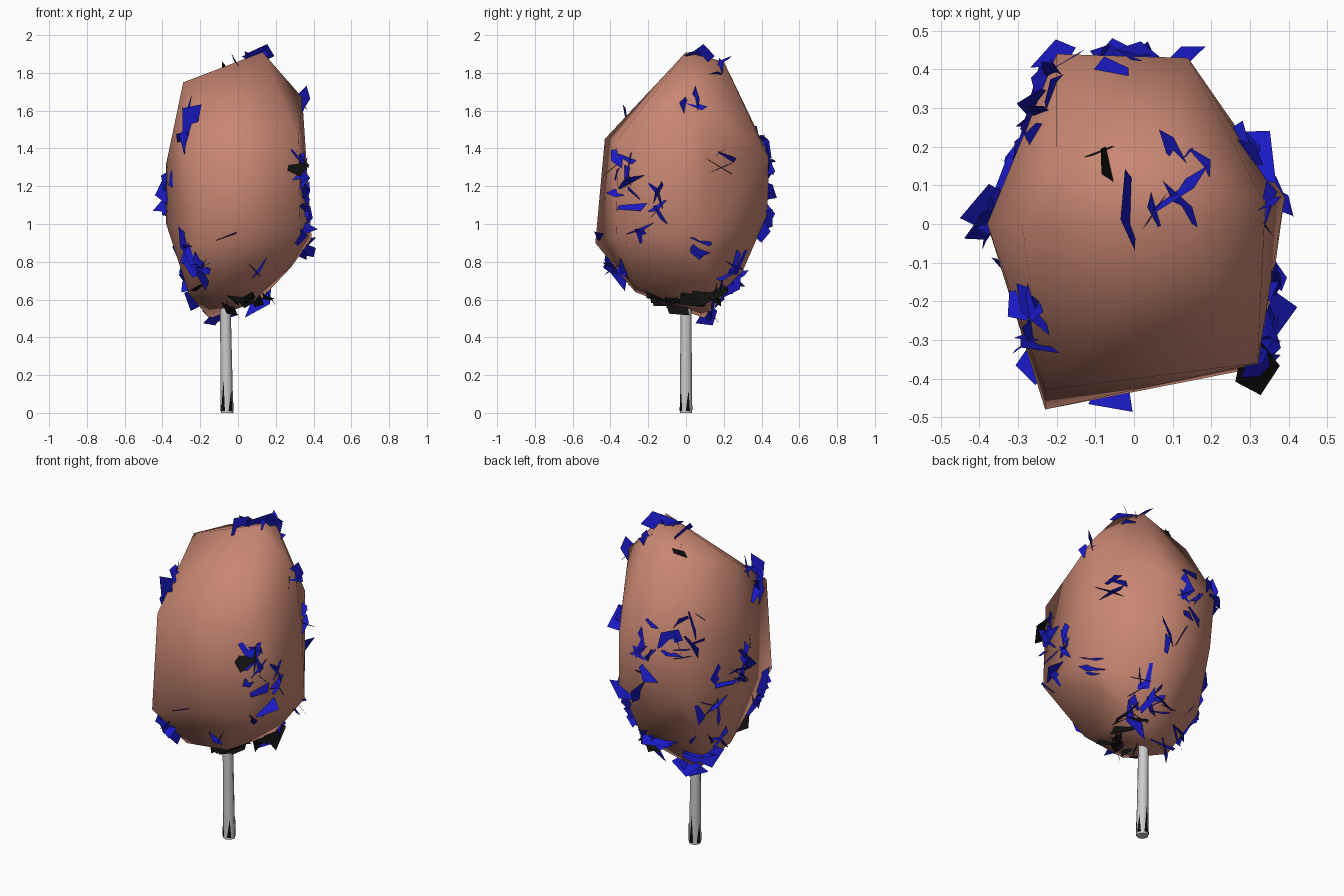
import bpy, bmesh, random, math
from mathutils import Vector
from mathutils.bvhtree import BVHTree

if "Cube" in bpy.data.objects:
    bpy.data.objects.remove(bpy.data.objects["Cube"])

random.seed(7)


def material(name, rgb):
    m = bpy.data.materials.new(name)
    m.diffuse_color = (*rgb, 1)
    m.use_nodes = True
    m.node_tree.nodes["Principled BSDF"].inputs["Base Color"].default_value = m.diffuse_color
    return m


def finish(name, bm, mat=None):
    me = bpy.data.meshes.new(name)
    bm.to_mesh(me)
    bm.free()
    ob = bpy.data.objects.new(name, me)
    bpy.context.collection.objects.link(ob)
    if mat:
        me.materials.append(mat)
    return ob


pink = material("crown_pink", (0.58, 0.24, 0.17))
blue = material("leaf_blue", (0.01, 0.01, 0.55))
dark = material("twig_dark", (0.005, 0.005, 0.005))

# Crown: faceted hull with smooth shading
crown_points = [
    (-.15, .1, .5), (.02, .05, .56), (-.26, -.05, .63), (-.15, -.27, .64), (.12, -.27, .67),
    (.12, .15, .6), (.28, .05, .77), (.1, .3, .75), (-.28, .2, .75),
    (-.23, -.48, .9), (.33, -.37, .95), (.39, .07, .92), (-.38, 0, 1.0), (-.2, .4, 1.05), (.14, .43, 1.05),
    (-.38, 0, 1.32), (-.2, .44, 1.36), (.14, .43, 1.36), (-.23, -.43, 1.45), (.32, -.36, 1.45),
    (.35, .1, 1.35), (.34, .05, 1.67), (-.29, 0, 1.75), (-.2, .2, 1.75), (.1, .2, 1.86), (.13, 0, 1.91)]
bm = bmesh.new()
for p in crown_points:
    bm.verts.new(p)
bmesh.ops.convex_hull(bm, input=bm.verts)
bmesh.ops.delete(bm, geom=[v for v in bm.verts if not v.link_faces], context='VERTS')
bmesh.ops.recalc_face_normals(bm, faces=bm.faces)
bm.normal_update()
surface = BVHTree.FromBMesh(bm)
for f in bm.faces:
    f.smooth = True
crown = finish("crown", bm, pink)

# Trunk: thin, slightly leaning post
bm = bmesh.new()
bmesh.ops.create_cone(bm, cap_ends=True, segments=8, radius1=.033, radius2=.028, depth=.62)
for v in bm.verts:
    v.co.z += .31
    v.co.x += -.058 - .016 * v.co.z
for f in bm.faces:
    f.smooth = len(f.verts) == 4
finish("trunk", bm)


def shard(bm, c, n, size):
    # Pointed four-sided blade crossing the crown surface
    t = n.orthogonal().normalized()
    a = random.uniform(0, math.tau)
    side = math.cos(a) * t + math.sin(a) * n.cross(t)
    up = (n + .9 * Vector([random.uniform(-1, 1) for _ in range(3)])).normalized()
    outline = [(-.9, -.3), (.5, -.45), (.8, .25), (-.2, .55)]
    vs = [bm.verts.new(c + size * (side * (x + random.uniform(-.25, .25)) + up * (y + random.uniform(-.15, .15))))
          for x, y in outline]
    bm.faces.new(vs)


def scatter(name, clusters, mat, size):
    bm = bmesh.new()
    for x, y, z, spread, count in clusters:
        for _ in range(count):
            p = Vector((x, y, z)) + Vector([random.uniform(-spread, spread) for _ in range(3)])
            co, n, _, _ = surface.find_nearest(p)
            shard(bm, co, n, size * random.uniform(.6, 1.25))
    return finish(name, bm, mat)


# Leaves: centre, spread and count of each clump
scatter("leaves", [
    (.06, .12, 1.93, .1, 6), (.22, .2, 1.8, .06, 2), (.35, .05, 1.68, .06, 3),
    (-.3, -.3, 1.55, .1, 8), (-.3, .3, 1.45, .1, 6), (-.1, .46, 1.38, .12, 7), (0, .45, 1.2, .1, 5),
    (.36, -.33, 1.2, .06, 5), (.37, -.2, 1.1, .08, 8), (.35, -.36, 1.35, .05, 3), (.36, .24, 1.33, .07, 4),
    (-.4, -.05, 1.2, .08, 5), (-.39, .1, 1.06, .09, 6), (-.33, .25, 1.0, .1, 5), (.38, -.3, .95, .06, 3),
    (.39, .07, .9, .08, 3), (-.3, -.35, .85, .08, 5), (-.22, -.38, .73, .08, 6), (-.05, -.47, .92, .04, 1),
    (.08, -.38, .77, .05, 2), (.1, .42, 1.0, .1, 3), (.2, .25, .7, .1, 8), (0, .28, .66, .1, 7),
    (-.27, .1, .68, .1, 8), (-.1, .15, .54, .06, 4)], blue, .095)

# Dark twigs where the trunk meets the crown, plus a few near the top
scatter("dark_twigs", [(-.05, -.1, .58, .13, 9), (.1, .1, .58, .08, 6),
                       (-.1, .18, 1.83, .04, 2), (.33, -.37, 1.33, .03, 1)], dark, .1)

# Dark slivers along the trunk foot
bm = bmesh.new()
for i in range(5):
    a = i * math.tau / 5 + .3
    pts = [(a - .35, 0.01), (a + .35, 0.01), (a + .1, .12 + .06 * (i % 2))]
    bm.faces.new([bm.verts.new((-.059 + .035 * math.cos(b), .035 * math.sin(b), z)) for b, z in pts])
finish("trunk_foot_bark", bm, dark)
